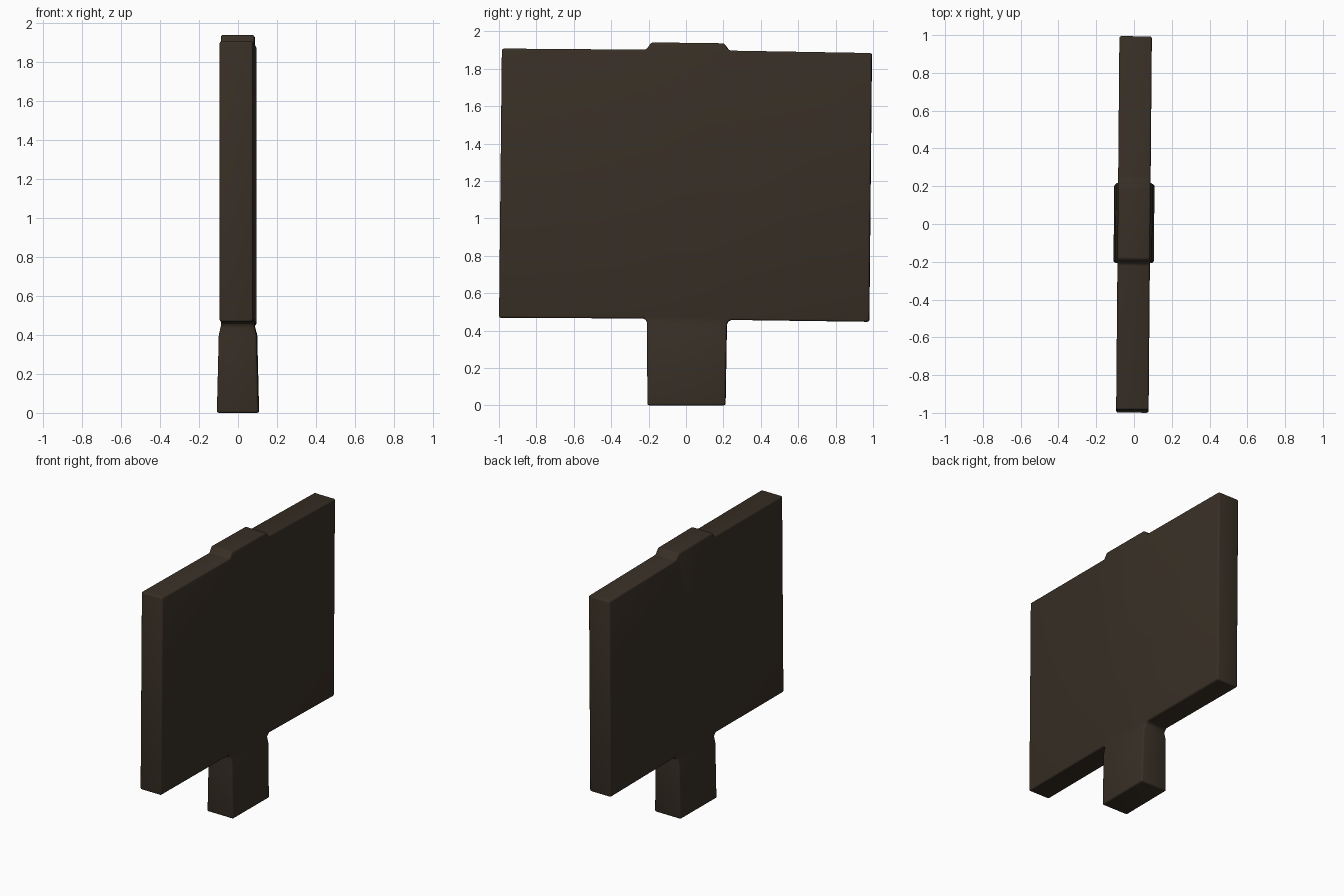
import bpy, bmesh, math
from mathutils import Matrix

if "Cube" in bpy.data.objects:
    bpy.data.objects.remove(bpy.data.objects["Cube"])

mat = bpy.data.materials.new("dark brown")
mat.diffuse_color = (0.040, 0.029, 0.019, 1)
mat.use_nodes = True
mat.node_tree.nodes["Principled BSDF"].inputs["Base Color"].default_value = mat.diffuse_color

# Panel profile (y, z) with the top tab and the two neck points of the post
panel = [(-0.222, 0.465), (-0.207, 0.448), (0.219, 0.440), (0.236, 0.457),
         (0.98, 0.447), (0.994, 1.884),
         (0.232, 1.897), (0.203, 1.936), (-0.185, 1.941), (-0.212, 1.902),
         (-0.984, 1.908), (-0.999, 0.468)]
# Post rows below the neck: z, left y, right y, half thickness
post = [(0.40, -0.207, 0.218, 0.097), (0.0, -0.206, 0.211, 0.107)]
HALF = 0.086

bm = bmesh.new()


def ring(h, pts):
    return [bm.verts.new((h, y, z)) for y, z in pts]


# Two mirrored broad faces, panel plus flaring post
outlines = []
for s in (1, -1):
    p = ring(s * HALF, panel)
    faces = [p]
    left, right = [p[1]], [p[2]]
    for z, yl, yr, h in post:
        a, b = ring(s * h, [(yl, z), (yr, z)])
        faces.append([left[-1], a, b, right[-1]])
        left.append(a)
        right.append(b)
    for f in faces:
        bm.faces.new(f)
    outlines.append([p[0]] + left + right[::-1] + p[3:])

# Rim joining both faces
a, b = outlines
for i in range(len(a)):
    j = (i + 1) % len(a)
    bm.faces.new((a[i], a[j], b[j], b[i]))
bmesh.ops.recalc_face_normals(bm, faces=bm.faces[:])

# Slight turn of the whole sign about the vertical
bm.transform(Matrix.Rotation(math.radians(-0.5), 4, 'Z'))
me = bpy.data.meshes.new("sign_panel_and_post")
bm.to_mesh(me)
bm.free()
me.materials.append(mat)
ob = bpy.data.objects.new("sign_panel_and_post", me)
bpy.context.collection.objects.link(ob)

# Soft rounded edges
bev = ob.modifiers.new("soft_edges", 'BEVEL')
bev.width = 0.018
bev.segments = 3
bev.limit_method = 'ANGLE'
bev.angle_limit = math.radians(25)

bpy.context.view_layer.objects.active = ob
ob.select_set(True)
bpy.ops.object.modifier_apply(modifier=bev.name)
bpy.ops.object.shade_smooth_by_angle(angle=math.radians(40))
